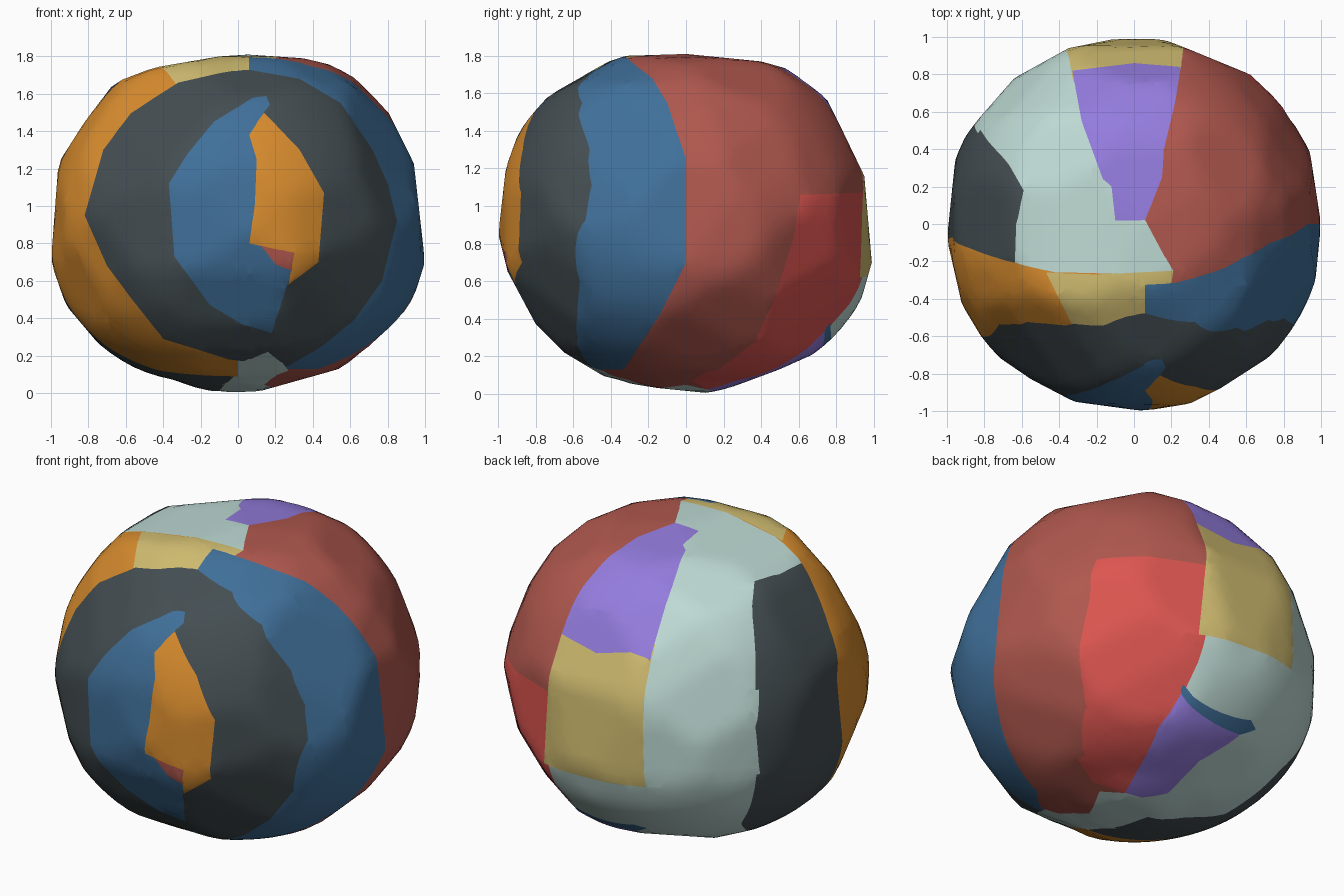
import bpy
import bmesh
from math import asin, degrees
from mathutils import Vector

cube = bpy.data.objects.get("Cube")
if cube:
    bpy.data.objects.remove(cube, do_unlink=True)

HALF_HEIGHT = .905
PALETTE = {
    "pale teal": "BEDAD4", "brick red": "B0584E", "bright red": "DC5550",
    "steel blue": "40709A", "slate grey": "444E52", "orange": "D88C2E",
    "sand": "D0BC70", "lavender": "947CDE",
}
INDEX = {name: i for i, name in enumerate(PALETTE)}

# Each side: horizontal axis, vertical axis, outward direction
X, Y, Z = Vector((1, 0, 0)), Vector((0, 1, 0)), Vector((0, 0, 1))
SIDES = {
    "front": (X, Z, -Y), "back": (X, Z, Y),
    "right": (Y, Z, X), "left": (Y, Z, -X),
    "top": (X, Y, Z), "bottom": (X, Y, -Z),
}


def to_linear(code):
    channels = [int(code[i:i + 2], 16) / 255 for i in (0, 2, 4)]
    return tuple(((c + .055) / 1.055) ** 2.4 if c > .04 else c / 12.92
                 for c in channels) + (1.0,)


def make_material(name, code):
    mat = bpy.data.materials.new(name)
    mat.use_nodes = True
    mat.diffuse_color = to_linear(code)
    shader = mat.node_tree.nodes["Principled BSDF"]
    shader.inputs["Base Color"].default_value = to_linear(code)
    shader.inputs["Roughness"].default_value = .8
    return mat


def edges_of(outline):
    return zip(outline, outline[1:] + outline[:1])


# Flat facets that trim the ball, one for each edge of its outlines
facets = []


def trim(u, v, middle, *points):
    outline = [Vector((x, y - middle)) for x, y in points]
    for a, b in edges_of(outline):
        normal = Vector((b.y - a.y, a.x - b.x)).normalized()
        if normal.dot(a) < 0:
            normal = -normal
        reach = max(normal.dot(p) for p in outline)
        facets.append((u * normal.x + v * normal.y, reach))


def tilted(x, y, z):
    """Horizontal and vertical axes of a plane facing a slanted direction."""
    out = Vector((x, y, z)).normalized()
    u = Z.cross(out).normalized()
    return u, out.cross(u)


trim(X, Z, HALF_HEIGHT, (-1, .7), (-.96, 1.23), (-.82, 1.45), (-.66, 1.66),
     (-.45, 1.74), (-.1, 1.8), (.05, 1.81), (.35, 1.79), (.6, 1.73), (.77, 1.57),
     (.94, 1.23), (1, .7), (.92, .45), (.77, .27), (.58, .14), (.08, 0),
     (-.1, 0), (-.6, .12), (-.76, .28), (-.92, .47))
trim(Y, Z, HALF_HEIGHT, (-1, .85), (-.96, 1.2), (-.89, 1.4), (-.81, 1.5),
     (-.63, 1.7), (-.32, 1.8), (0, 1.81), (.4, 1.77), (.58, 1.72), (.75, 1.57),
     (.88, 1.3), (.95, 1.16), (.99, .7), (.92, .45), (.83, .3), (.7, .22),
     (.5, .13), (.15, 0), (-.15, .03), (-.4, .07), (-.65, .22), (-.8, .37),
     (-.95, .65))
trim(X, Y, 0, (.05, -1), (.3, -.96), (.46, -.88), (.74, -.7), (.92, -.5),
     (.97, -.3), (1, 0), (.94, .39), (.8, .63), (.62, .8), (.28, .94), (.15, .99),
     (-.05, 1), (-.35, .94), (-.64, .78), (-.85, .54), (-.95, .4), (-1, -.08),
     (-.92, -.43), (-.77, -.68), (-.55, -.83), (-.32, -.95))
trim(*tilted(.53, -.73, .42), 0, (-1.02, .01), (-.94, .41), (-.76, .66),
     (-.58, .83), (-.38, .92), (.12, .96), (.3, .95), (.55, .86), (.69, .75),
     (.86, .55), (1.01, .16), (1.01, -.22), (.9, -.43), (.71, -.65), (.46, -.83),
     (.22, -.94), (-.29, -.92), (-.6, -.81), (-.85, -.55), (-.94, -.36))
trim(*tilted(-.53, .73, .42), 0, (-1.01, .05), (-.97, .23), (-.86, .5), (-.73, .69),
     (-.54, .84), (-.28, .94), (0, .97), (.14, .95), (.46, .86), (.6, .77),
     (.8, .54), (.96, .25), (1.02, .08), (1.01, -.14), (.84, -.53), (.74, -.7),
     (.54, -.84), (.15, -.92), (-.26, -.89), (-.55, -.83), (-.78, -.56), (-.93, -.31))
trim(*tilted(.56, .66, -.5), 0, (-1.02, .01), (-.91, .33), (-.69, .7), (-.45, .9),
     (.09, 1), (.31, .94), (.54, .83), (.77, .63), (.88, .44), (1, .08),
     (.98, -.42), (.83, -.6), (.59, -.8), (.4, -.89), (.16, -.97), (-.34, -.91),
     (-.63, -.76), (-.85, -.47), (-.98, -.17))

# Radius of the untrimmed ball at each latitude
LATITUDES = [(-90, .91), (-68, .9), (-55, .945), (-40, .985), (-25, 1.015),
             (-12, 1.02), (0, 1.015), (20, 1.01), (45, 1.015), (55, 1.01),
             (67, .96), (90, .91)]


def radius(d):
    lat = degrees(asin(max(-1, min(1, d.z))))
    for (l1, r1), (l2, r2) in zip(LATITUDES, LATITUDES[1:]):
        if lat <= l2:
            break
    r = r1 + (r2 - r1) * (lat - l1) / (l2 - l1)
    return min([r] + [h / n.dot(d) for n, h in facets if n.dot(d) > .3])


bm = bmesh.new()
bmesh.ops.create_icosphere(bm, subdivisions=5, radius=1)
for v in bm.verts:
    d = v.co.normalized()
    v.co = d * radius(d) + Z * HALF_HEIGHT


def bisect(faces, point, normal):
    geom = set(faces)
    for f in faces:
        geom.update(f.edges)
        geom.update(f.verts)
    if faces:
        bmesh.ops.bisect_plane(bm, geom=list(geom), dist=.0005,
                               plane_co=point, plane_no=normal)


def near_segment(p, a, b, reach):
    d = b - a
    t = max(0, min(1, (p - a).dot(d) / d.length_squared))
    return (p - a - d * t).length < reach


def inside(p, outline):
    hit = False
    for a, b in edges_of(outline):
        if (a.y > p.y) != (b.y > p.y):
            if p.x < a.x + (p.y - a.y) * (b.x - a.x) / (b.y - a.y):
                hit = not hit
    return hit


def paint(colour, side, depth, *points):
    """Cut an outline into one side of the ball and colour its inside."""
    u, v, out = SIDES[side]
    outline = [Vector(p) for p in points]
    base = Z * HALF_HEIGHT if side in ("top", "bottom") else Vector()

    def placed():
        for f in list(bm.faces):
            c = f.calc_center_median()
            yield f, Vector((c.dot(u), c.dot(v))), (c - base).dot(out)

    for a, b in edges_of(outline):
        near = [f for f, p, d in placed()
                if d > depth - .05 and near_segment(p, a, b, .06)]
        edge = b - a
        bisect(near, u * a.x + v * a.y, u * edge.y - v * edge.x)
    rim = [f for f, p, d in placed() if abs(d - depth) < .08 and inside(p, outline)]
    bisect(rim, base + out * depth, out)
    for f, p, d in placed():
        if d > depth and inside(p, outline):
            f.material_index = INDEX[colour]


# Red side panel, upper and lower halves
paint("brick red", "top", 0, (.06, .02), (.14, -.13), (.21, -.25), (.2, -.32),
      (1.2, -.32), (1.2, 1.2), (.27, 1.2), (.25, .84), (.22, .65), (.16, .4), (.15, .25))
paint("brick red", "bottom", 0, (.27, 1.2), (.29, .75), (.3, .58), (.16, .11),
      (.25, 0), (.14, -.22), (.25, -.5), (1.2, -.5), (1.2, 1.2))
paint("bright red", "right", .27, (.61, 1.06), (1.2, 1.08), (1.2, -.1), (0, -.1),
      (.09, .07), (.2, .15), (.37, .28), (.47, .5), (.58, .85))
paint("bright red", "bottom", .3, (.3, .58), (.16, .11), (.32, .03), (.49, .1), (.5, .4))

# Slate panel on the other side
paint("slate grey", "top", .3, (-1.2, -.3), (-.64, -.3), (-.63, 0), (-.59, .18),
      (-.67, .32), (-.76, .42), (-.85, .54), (-1.2, .6))
paint("slate grey", "left", .7, (-.4, 1.3), (.46, 1.3), (.54, 1), (.52, .77),
      (.44, .33), (.3, 0), (-.4, 0))
paint("slate grey", "bottom", .2, (-1.2, .55), (-.85, .53), (-.68, .44),
      (-.55, .13), (-.1, 0), (-.08, -.2), (0, -.5), (-1.2, -.5))

# Outer ring around the front: orange, sand and blue
paint("orange", "left", 0, (-1.2, 1.9), (-.27, 1.9), (-.26, 1.75), (-.21, 1.67),
      (-.14, 1.4), (-.07, 1.1), (-.08, .8), (-.12, .45), (-.2, .24), (-.3, .12),
      (-.5, .07), (-.5, -.1), (-1.2, -.1))
paint("sand", "top", 0, (-.47, -.26), (-.2, -.27), (.21, -.25), (.2, -.32),
      (.06, -.35), (.06, -.7), (-.26, -.7), (-.32, -.56))
paint("steel blue", "right", .06, (-1.2, 1.9), (-.35, 1.9), (-.33, 1.8),
      (-.18, 1.68), (-.1, 1.55), (0, 1.25), (0, .7), (-.14, .42), (-.33, .13),
      (-.5, .13), (-1.2, .1))

# Slate ring, with a pale notch below it
paint("pale teal", "front", .25, (.03, .25), (.17, .25), (.27, .12), (.08, .05),
      (0, .03), (-.1, .04), (.03, .1))
paint("slate grey", "front", .2, (.05, 1.73), (.33, 1.68), (.55, 1.55),
      (.72, 1.3), (.8, 1.12), (.85, .92), (.77, .6), (.63, .4), (.45, .25),
      (.26, .14), (.16, .22), (.03, .17), (-.05, .18), (-.4, .29), (-.55, .48),
      (-.7, .68), (-.82, .95), (-.72, 1.3), (-.57, 1.5), (-.32, 1.66), (-.1, 1.71))

# Front centre
paint("steel blue", "front", .3, (.15, 1.59), (.08, 1.58), (-.13, 1.45),
      (-.27, 1.28), (-.37, 1.12), (-.34, .73), (-.15, .47), (.02, .37),
      (.18, .32), (.29, .66), (.2, .9), (.14, 1.5), (.17, 1.54))
paint("orange", "front", .3, (.14, 1.5), (.06, 1.38), (.1, 1.25), (.09, 1),
      (.06, .8), (.3, .75), (.27, .58), (.43, .7), (.46, 1.07), (.33, 1.3))
paint("brick red", "front", .3, (.12, .79), (.3, .75), (.29, .65), (.2, .69))

# Back and top patches
paint("sand", "back", .76, (.23, 1.55), (.25, 1.42), (.27, 1.1), (.31, .62),
      (-.37, .65), (-.36, 1.1), (-.33, 1.42), (-.3, 1.55))
paint("lavender", "top", .3, (-.33, .82), (-.28, .55), (-.17, .25), (-.12, .2),
      (-.1, .02), (.06, .02), (.15, .25), (.16, .4), (.22, .65), (.25, .84), (0, .86))

# Underside patches
paint("steel blue", "bottom", .3, (.29, .77), (-.2, .78), (-.25, .74), (-.17, .71),
      (.28, .74))
paint("lavender", "bottom", .3, (.28, .74), (-.17, .71), (-.05, .5), (-.04, .24),
      (.06, .15), (.16, .11), (.3, .57))

for f in bm.faces:
    f.smooth = True
mesh = bpy.data.meshes.new("patchwork_ball")
bm.to_mesh(mesh)
bm.free()
for name, code in PALETTE.items():
    mesh.materials.append(make_material(name, code))
ball = bpy.data.objects.new("patchwork_ball", mesh)
bpy.context.collection.objects.link(ball)
